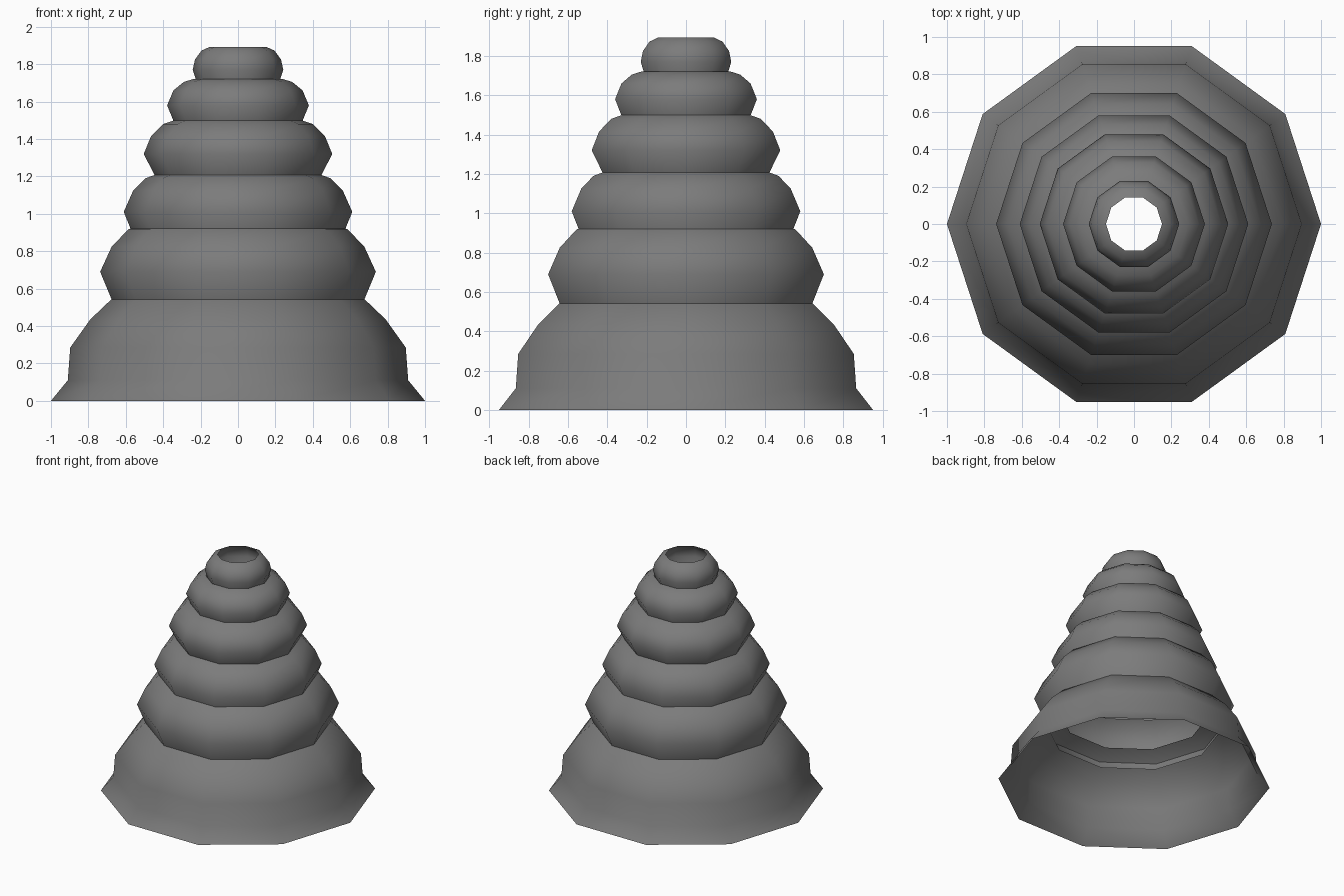
import bpy, bmesh, math

if "Cube" in bpy.data.objects:
    bpy.data.objects.remove(bpy.data.objects["Cube"])

SIDES = 10

grey = bpy.data.materials.new("dark_grey")
grey.diffuse_color = (0.2, 0.2, 0.2, 1)
grey.use_nodes = True
grey.node_tree.nodes["Principled BSDF"].inputs["Base Color"].default_value = grey.diffuse_color

def tier(name, profile):
    """Lathe an open (radius, height) profile into a ten-sided shell."""
    bm = bmesh.new()
    rings = [[bm.verts.new((r * math.cos(2 * math.pi * i / SIDES),
                            r * math.sin(2 * math.pi * i / SIDES), z))
              for i in range(SIDES)] for r, z in profile]
    for low, high in zip(rings, rings[1:]):
        for i in range(SIDES):
            j = (i + 1) % SIDES
            bm.faces.new((low[i], low[j], high[j], high[i]))
    mesh = bpy.data.meshes.new(name)
    bm.to_mesh(mesh)
    bm.free()
    mesh.materials.append(grey)
    obj = bpy.data.objects.new(name, mesh)
    bpy.context.collection.objects.link(obj)
    bpy.ops.object.select_all(action='DESELECT')
    obj.select_set(True)
    bpy.context.view_layer.objects.active = obj
    bpy.ops.object.shade_smooth_by_angle(angle=math.radians(50))

# Flared skirt at the bottom, its top lip curling inward
tier("base_skirt", [(1.0, 0), (0.91, 0.11), (0.897, 0.285), (0.79, 0.435), (0.68, 0.54), (0.556, 0.6)])

# Bulging open tiers, each lower edge tucked inside the tier below
tier("tier_1", [(0.65, 0.48), (0.737, 0.69), (0.675, 0.825), (0.585, 0.918), (0.456, 0.958)])
tier("tier_2", [(0.539, 0.835), (0.611, 1.01), (0.56, 1.125), (0.495, 1.19), (0.378, 1.232)])
tier("tier_3", [(0.428, 1.172), (0.504, 1.32), (0.465, 1.415), (0.4, 1.48), (0.312, 1.51)])
tier("tier_4", [(0.334, 1.47), (0.379, 1.58), (0.345, 1.66), (0.29, 1.705), (0.234, 1.722)])

# Top tier with an open hole
tier("top_tier", [(0.212, 1.675), (0.242, 1.77), (0.23, 1.825), (0.195, 1.873), (0.15, 1.893)])
